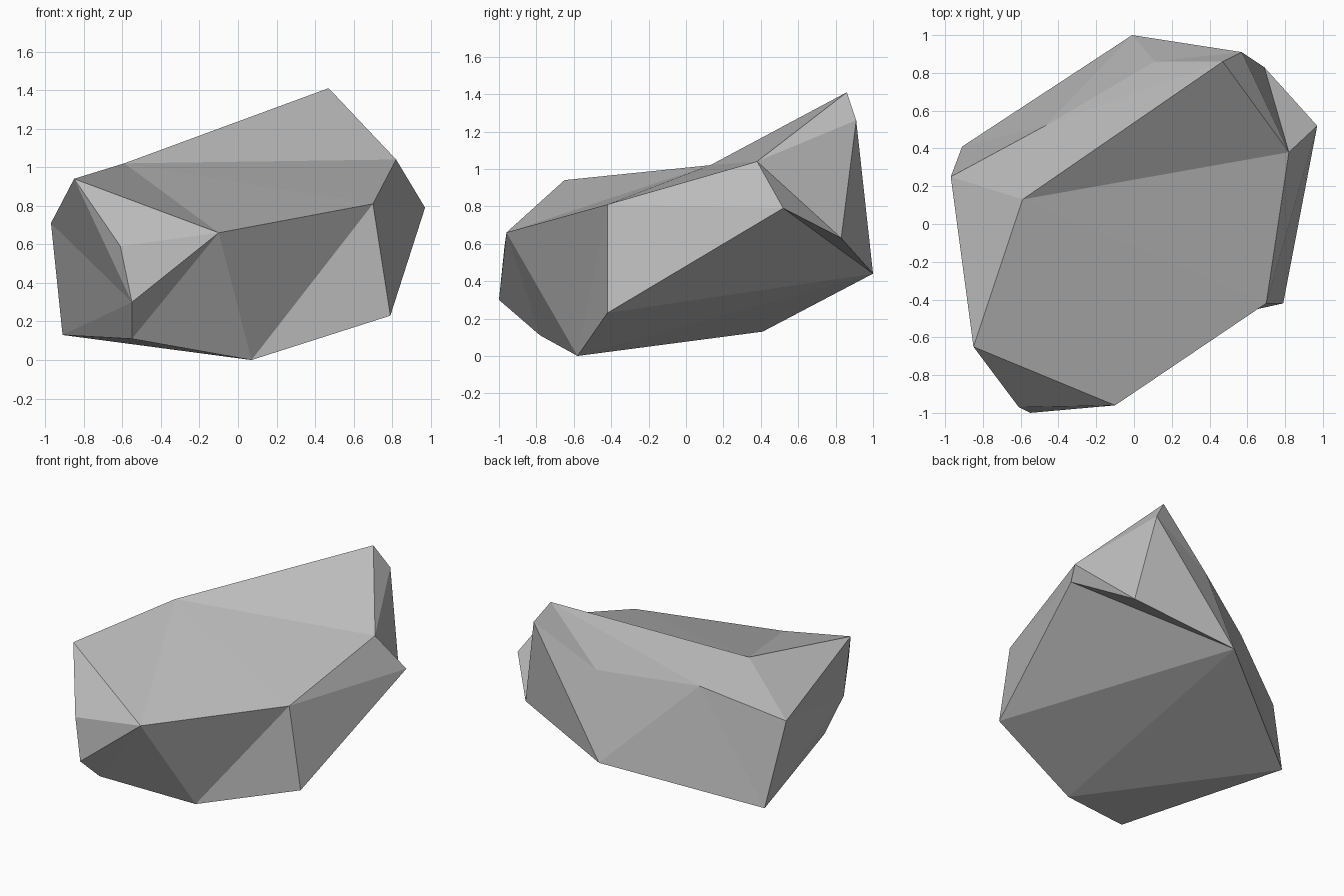
import bpy
import bmesh

cube = bpy.data.objects.get("Cube")
if cube:
    bpy.data.objects.remove(cube, do_unlink=True)

# Stone colour
stone = bpy.data.materials.new("stone grey")
stone.use_nodes = True
grey = (0.5, 0.5, 0.5, 1)
stone.diffuse_color = grey
shader = stone.node_tree.nodes["Principled BSDF"]
shader.inputs["Base Color"].default_value = grey
shader.inputs["Roughness"].default_value = 0.9

# Corners of the boulder
corners = {
    "west_top": (-.85, -.65, .94), "west_mid": (-.97, .25, .71), "west_low": (-.91, .41, .13),
    "nose_low": (-.55, -1, .30), "nose_top": (-.61, -.97, .59), "front_top": (-.1, -.96, .66),
    "front_low": (-.55, -.78, .11), "foot": (.07, -.58, 0),
    "east_front": (.70, -.42, .81), "east_low": (.79, -.42, .23),
    "east_top": (.82, .38, 1.04), "east_tip": (.97, .52, .79),
    "ridge": (-.59, .13, 1.02), "peak": (.47, .86, 1.41), "peak_back": (.57, .91, 1.26),
    "back_east": (.69, .83, .63), "back_tip": (-.01, 1, .44),
    "back_high": (.11, .86, 1.02), "back_west": (-.47, .52, .93),
}
bm = bmesh.new()
v = {name: bm.verts.new(co) for name, co in corners.items()}


def fan(hub, rim, closed=False):
    """Flat facets from one corner to a run of neighbouring corners."""
    names = rim.split()
    if closed:
        names.append(names[0])
    for a, b in zip(names, names[1:]):
        bm.faces.new((v[hub], v[a], v[b]))


# Underside and front
fan("foot", "back_tip east_low east_front front_top front_low west_low", True)
# Top slope and crest face
fan("ridge", "west_top front_top east_front east_top peak back_west west_mid", True)
# Nose
fan("nose_low", "front_low west_low west_mid west_top nose_top front_top", True)
fan("nose_top", "west_top front_top")
# East side
fan("east_tip", "east_top east_front east_low back_tip")
fan("back_east", "east_tip back_tip peak_back east_top", True)
# Back of the crest
fan("back_high", "peak peak_back back_tip back_west", True)
fan("peak", "east_top peak_back")
# West side
fan("west_low", "west_mid back_west back_tip")

bmesh.ops.recalc_face_normals(bm, faces=list(bm.faces))
mesh = bpy.data.meshes.new("boulder")
bm.to_mesh(mesh)
bm.free()
mesh.materials.append(stone)
boulder = bpy.data.objects.new("boulder", mesh)
bpy.context.collection.objects.link(boulder)
